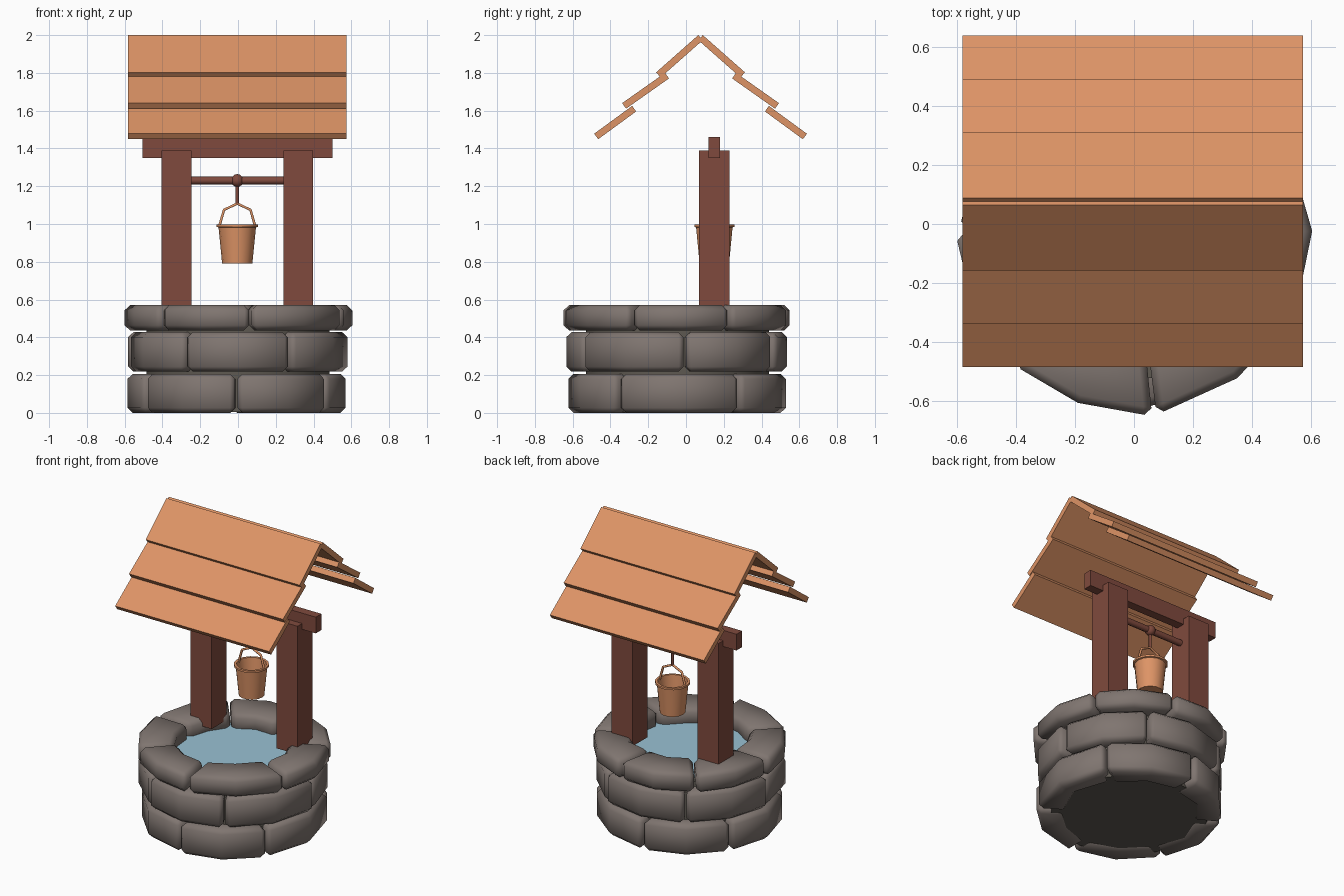
import bpy, bmesh, math, random
from mathutils import Vector, Matrix

if "Cube" in bpy.data.objects:
    bpy.data.objects.remove(bpy.data.objects["Cube"])

random.seed(4)
CY = -0.045      # centre of the stone ring in y
PY = 0.15        # plane of posts, axle and bucket
RIDGE = 0.077    # roof ridge in y


def material(name, rgb):
    m = bpy.data.materials.new(name)
    lin = [((c + 0.055) / 1.055) ** 2.4 for c in rgb]
    m.diffuse_color = (*lin, 1)
    m.use_nodes = True
    m.node_tree.nodes["Principled BSDF"].inputs["Base Color"].default_value = m.diffuse_color
    return m


STONE = material("grey stone", (0.50, 0.46, 0.44))
CORE = material("dark mortar", (0.37, 0.35, 0.32))
WOOD = material("light wood", (0.87, 0.58, 0.40))
BROWN = material("dark wood", (0.50, 0.29, 0.24))
WATER = material("water blue", (0.60, 0.76, 0.83))


def finish(bm, name, mat, smooth=None):
    bmesh.ops.recalc_face_normals(bm, faces=bm.faces[:])
    me = bpy.data.meshes.new(name)
    bm.to_mesh(me)
    bm.free()
    me.materials.append(mat)
    ob = bpy.data.objects.new(name, me)
    bpy.context.collection.objects.link(ob)
    if smooth:
        bpy.ops.object.select_all(action='DESELECT')
        ob.select_set(True)
        bpy.context.view_layer.objects.active = ob
        bpy.ops.object.shade_smooth_by_angle(angle=math.radians(smooth))
    return ob


def box(name, lo, hi, mat, bevel=0.0):
    lo, hi = Vector(lo), Vector(hi)
    bm = bmesh.new()
    bmesh.ops.create_cube(bm, size=1, matrix=Matrix.Translation((lo + hi) / 2)
                          @ Matrix.Diagonal((*(hi - lo), 1)))
    if bevel:
        bmesh.ops.bevel(bm, geom=bm.edges[:], offset=bevel, segments=1, affect='EDGES')
    return finish(bm, name, mat)


def rod(name, a, b, r, mat, sides=8):
    a, b = Vector(a), Vector(b)
    bm = bmesh.new()
    rot = Vector((0, 0, 1)).rotation_difference(b - a).to_matrix().to_4x4()
    bmesh.ops.create_cone(bm, cap_ends=True, segments=sides, radius1=r, radius2=r,
                          depth=(b - a).length, matrix=Matrix.Translation((a + b) / 2) @ rot)
    return finish(bm, name, mat, 50)


def lathe(name, profile, centre, sides, mat):
    """Revolve (radius, z) points round a vertical axis; ends are capped."""
    bm = bmesh.new()
    rings = [[bm.verts.new((centre[0] + r * math.cos(2 * math.pi * i / sides),
                            centre[1] + r * math.sin(2 * math.pi * i / sides), z))
              for i in range(sides)] for r, z in profile]
    for a, b in zip(rings, rings[1:]):
        for i in range(sides):
            j = (i + 1) % sides
            bm.faces.new((a[i], a[j], b[j], b[i]))
    bm.faces.new(rings[0])
    bm.faces.new(rings[-1])
    return finish(bm, name, mat, 40)


def stone(name, a0, a1, z0, z1, r_in, r_out):
    """One curved block; angles in degrees from the front, towards +x."""
    bm = bmesh.new()
    sections = []
    for k in range(3):
        t = math.radians(a0 + (a1 - a0) * k / 2)
        ro = r_out + random.uniform(-0.012, 0.008)
        ri = r_in + random.uniform(-0.02, 0.015)
        sections.append([bm.verts.new((r * math.sin(t), CY - r * math.cos(t), z))
                         for r, z in ((ri, z0), (ro, z0), (ro, z1), (ri, z1))])
    for a, b in zip(sections, sections[1:]):
        for i in range(4):
            j = (i + 1) % 4
            bm.faces.new((a[i], a[j], b[j], b[i]))
    bm.faces.new(sections[0])
    bm.faces.new(sections[-1])
    bmesh.ops.recalc_face_normals(bm, faces=bm.faces[:])
    sharp = [e for e in bm.edges if e.calc_face_angle(0) > 0.9]
    bmesh.ops.bevel(bm, geom=sharp, offset=0.027, segments=1, affect='EDGES')
    finish(bm, name, STONE, 60)


# Three courses of stones
courses = [
    ("lower_stone", 0.0, 0.207, 0.41, 0.578, [-61, -1, 56, 125, 184, 241]),
    ("middle_stone", 0.218, 0.428, 0.40, 0.583, [-29, 29, 94, 152, 212, 271]),
    ("rim_stone", 0.437, 0.57, 0.36, 0.605, [-44, 6.5, 66, 118, 168, 218, 268]),
]
for name, z0, z1, ri, ro, seams in courses:
    for n, (a, b) in enumerate(zip(seams, seams[1:] + [seams[0] + 360])):
        stone(f"{name}_{n + 1}", a + 0.7, b - 0.7, z0, z1, ri, ro)

# Mortar core and water surface
lathe("mortar_core", [(0.485, 0.006), (0.485, 0.465)], (0, CY), 24, CORE)
lathe("water", [(0.43, 0.45), (0.43, 0.475)], (0, CY), 24, WATER)

# Posts and top beam
for side, x0, x1 in (("left", -0.405, -0.247), ("right", 0.24, 0.398)):
    box(f"{side}_post", (x0, 0.07, 0.52), (x1, 0.23, 1.39), BROWN)
box("top_beam", (-0.505, 0.12, 1.35), (0.5, 0.18, 1.46), BROWN)

# Axle, knot and rope
rod("axle", (-0.26, PY, 1.23), (0.25, PY, 1.23), 0.021, BROWN)
bm = bmesh.new()
bmesh.ops.create_uvsphere(bm, u_segments=10, v_segments=8, radius=0.034,
                          matrix=Matrix.Translation((-0.004, PY, 1.23)))
finish(bm, "rope_knot", BROWN, 60)
rod("rope", (-0.004, PY, 1.23), (-0.004, PY, 1.108), 0.009, BROWN)

# Hollow bucket with a rim
lathe("bucket", [(0.08, 0.79), (0.099, 0.982), (0.109, 0.985), (0.109, 0.998),
                 (0.093, 0.998), (0.074, 0.81)], (-0.004, PY), 14, WOOD)

# Bucket handle: a bent rod
curve = bpy.data.curves.new("bucket_handle", 'CURVE')
curve.dimensions = '3D'
curve.bevel_depth = 0.008
curve.bevel_resolution = 1
pts = [(-0.1, 0.985), (-0.074, 1.075), (-0.004, 1.108), (0.066, 1.075), (0.092, 0.985)]
spline = curve.splines.new('POLY')
spline.points.add(len(pts) - 1)
for p, (x, z) in zip(spline.points, pts):
    p.co = (x, PY, z, 1)
curve.materials.append(WOOD)
bpy.context.collection.objects.link(bpy.data.objects.new("bucket_handle", curve))

# Roof boards: outer line (distance from ridge, z) for each, mirrored front/back
boards = [((0.012, 2.0), (0.235, 1.803)),
          ((0.188, 1.80), (0.415, 1.64)),
          ((0.362, 1.625), (0.563, 1.478))]
T = 0.036
for s, side in ((-1, "front"), (1, "back")):
    for n, (a, b) in enumerate(boards):
        a, b = Vector(a), Vector(b)
        d = (b - a).normalized()
        off = Vector((d.y, -d.x)) * T
        bm = bmesh.new()
        ends = [[bm.verts.new((x, RIDGE + s * p.x, p.y)) for p in (a, b, b + off, a + off)]
                for x in (-0.582, 0.574)]
        for i in range(4):
            j = (i + 1) % 4
            bm.faces.new((ends[0][i], ends[0][j], ends[1][j], ends[1][i]))
        bm.faces.new(ends[0])
        bm.faces.new(ends[1])
        finish(bm, f"{side}_roof_board_{n + 1}", WOOD)
